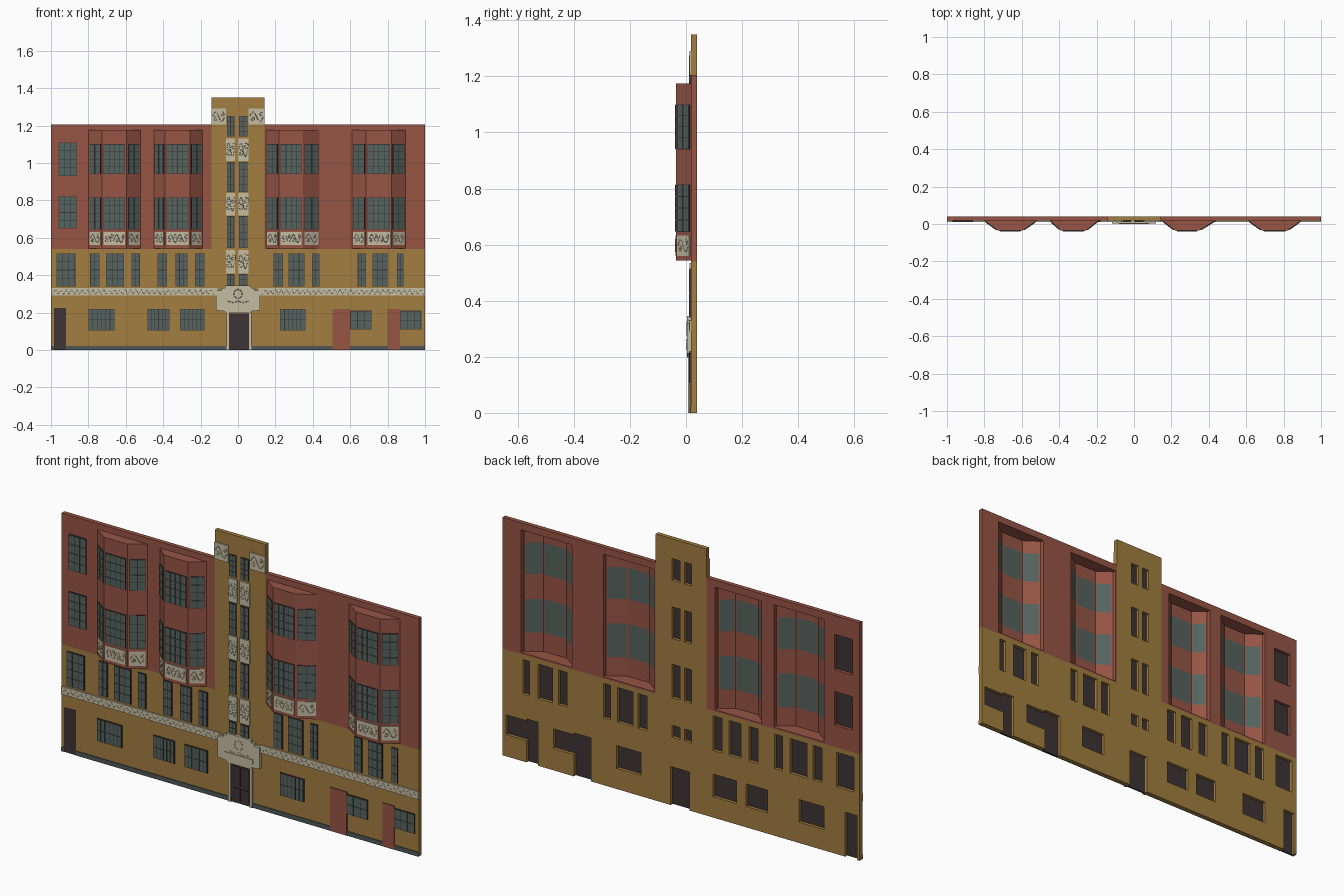
import bpy, bmesh, math
from mathutils import Matrix, Vector

cube = bpy.data.objects.get("Cube")
if cube:
    bpy.data.objects.remove(cube)


def material(name, rgb):
    mat = bpy.data.materials.new(name)
    mat.use_nodes = True
    colour = (*rgb, 1)
    mat.diffuse_color = colour
    mat.node_tree.nodes["Principled BSDF"].inputs["Base Color"].default_value = colour
    return mat


OCHRE = material("ochre render", (.36, .21, .051))
RED = material("red brick", (.31, .09, .06))
CREAM = material("cream stone", (.56, .51, .37))
GLASS = material("grey green glass", (.09, .125, .113))
DARK = material("dark joinery", (.047, .033, .036))
SLATE = material("slate plinth", (.078, .095, .095))

FACE_Y = .018                  # front plane of the wall
WALL_T = .022
BAY_T = .008
BAY_Y = -.035
FRONT = Matrix.Translation((0, FACE_Y, 0))
parts = {}                     # name -> (bmesh, material, solidify thickness)


def part(name, mat, thickness=0):
    if name not in parts:
        parts[name] = (bmesh.new(), mat, thickness)
    return parts[name][0]


def prism(bm, M, points, y0, y1):
    """Outline in local x and z, extruded along y."""
    a = [bm.verts.new(M @ Vector((x, y0, z))) for x, z in points]
    b = [bm.verts.new(M @ Vector((x, y1, z))) for x, z in points]
    bm.faces.new(a)
    bm.faces.new(b[::-1])
    for i in range(len(a)):
        j = (i + 1) % len(a)
        bm.faces.new((a[j], a[i], b[i], b[j]))


def box(bm, M, x0, x1, z0, z1, y0, y1):
    prism(bm, M, [(x0, z0), (x1, z0), (x1, z1), (x0, z1)], y0, y1)


def panel(bm, M, x0, x1, z0, z1, holes):
    """Flat sheet pierced by rectangular holes, thickened later."""
    inner = lambda vals, lo, hi: sorted({lo, hi} | {v for v in vals if lo < v < hi})
    xs = inner([v for h in holes for v in h[:2]], x0, x1)
    zs = inner([v for h in holes for v in h[2:]], z0, z1)
    verts = {}

    def vert(x, z):
        if (x, z) not in verts:
            verts[x, z] = bm.verts.new(M @ Vector((x, 0, z)))
        return verts[x, z]

    for a, b in zip(xs, xs[1:]):
        for c, d in zip(zs, zs[1:]):
            u, v = (a + b) / 2, (c + d) / 2
            if not any(h[0] < u < h[1] and h[2] < v < h[3] for h in holes):
                bm.faces.new([vert(a, c), vert(b, c), vert(b, d), vert(a, d)])


def window(kind, M, rect, cols, rows, proud=.007, back=.006):
    """Dark frame slab with raised panes, so the gaps read as glazing bars."""
    x0, x1, z0, z1 = rect
    box(part(kind + "_frames", DARK), M, x0, x1, z0, z1, -proud + .002, back)
    bar = .003
    w, h = (x1 - x0 - bar) / cols, (z1 - z0 - bar) / rows
    for i in range(cols):
        for j in range(rows):
            x, z = x0 + bar + i * w, z0 + bar + j * h
            box(part(kind + "_panes", GLASS), M, x, x + w - bar, z, z + h - bar,
                -proud, -proud + .003)


def relief(name, M, lines, radius=.0015):
    """Raised ornament lines in local x and z."""
    curve = bpy.data.curves.new(name, "CURVE")
    curve.dimensions = "3D"
    curve.bevel_depth = radius
    curve.bevel_resolution = 0
    curve.materials.append(CREAM)
    for pts in lines:
        spline = curve.splines.new("POLY")
        spline.points.add(len(pts) - 1)
        for p, (x, z) in zip(spline.points, pts):
            p.co = (*(M @ Vector((x, 0, z))), 1)
    bpy.context.collection.objects.link(bpy.data.objects.new(name, curve))


def scrolls(x0, x1, z0, z1):
    """Wavy stem with a spiral in each bend."""
    w, h, mid = x1 - x0, z1 - z0, (z0 + z1) / 2
    n = max(1, round(w / h))
    lines = [[(x0 + w * (.08 + .84 * i / 16),
               mid + h * .3 * math.sin(i / 16 * math.tau * n)) for i in range(17)]]
    for k in range(2 * n):
        cx, cz = x0 + w * (k + .5) / (2 * n), mid - h * .15 * (-1) ** k
        lines.append([(cx + h * .02 * i * math.cos(i), cz + h * .02 * i * math.sin(i))
                      for i in range(9)])
    return lines


# Openings: rows of (z0, z1, columns, rows, spans in x)
def rects(z0, z1, spans):
    return [(a, b, z0, z1) for a, b in spans]


first_floor = rects(.34, .515, [
    (-.97, -.87), (-.79, -.74), (-.705, -.61), (-.57, -.525), (-.43, -.38),
    (-.335, -.27), (-.23, -.18), (.19, .24), (.27, .355), (.395, .435),
    (.64, .685), (.72, .80), (.85, .885)])
ground_floor = rects(.105, .22, [(-.80, -.66), (-.485, -.365), (-.31, -.18), (.225, .36)])
shop_windows = rects(.11, .21, [(.60, .715), (.865, .98)])
side_door = (-.985, -.92, 0, .225)
main_door = (-.048, .058, 0, .195)
red_doors = rects(0, .22, [(.505, .60), (.80, .865)])
end_windows = [(-.96, -.86, .93, 1.11), (-.96, -.86, .65, .82)]
STRIPS = [(-.06, -.02), (.005, .05)]
tower_low = rects(.345, .405, STRIPS)
tower_high = [r for z in [(.545, .715), (.845, 1.005), (1.14, 1.25)] for r in rects(*z, STRIPS)]

for r in first_floor:
    window("first_floor", FRONT, r, 3 if r[1] - r[0] > .06 else 2, 4)
for r in ground_floor:
    window("ground_floor", FRONT, r, 6, 2)
for r in shop_windows:
    window("shop", FRONT, r, 3, 2)
for r in end_windows:
    window("end", FRONT, r, 3, 4)
for r in tower_low + tower_high:
    window("tower", FRONT, r, 2, 2 if r in tower_low else 4)

# Bays: left edge, two corners, right edge
BAYS = [(-.80, -.727, -.595, -.52), (-.45, -.39, -.257, -.19),
        (.15, .22, .348, .435), (.61, .685, .82, .895)]
BAY_Z0, BAY_Z1 = .543, 1.175
bay_openings = []
bay_ornament = []
for n, (x0, xa, xb, x1) in enumerate(BAYS):
    plan = [(x0, FACE_Y), (xa, BAY_Y), (xb, BAY_Y), (x1, FACE_Y)]
    bay_openings.append((x0, x1, BAY_Z0 + .006, BAY_Z1 - .006))
    shell = part("bay_walls", RED, BAY_T)
    for k, (p, q) in enumerate(zip(plan, plan[1:])):
        d = Vector(q) - Vector(p)
        M = Matrix.Translation((*p, 0)) @ Matrix.Rotation(math.atan2(d.y, d.x), 4, "Z")
        a, b = .008, d.length - .008
        holes = [(a, b, .645, .815), (a, b, .94, 1.10)]
        panel(shell, M, 0, d.length, BAY_Z0, BAY_Z1, holes)
        for r in holes:
            window("bay", M, r, 4 if k == 1 else 2, 4, .004, BAY_T - .001)
            box(part("bay_inner_glass", GLASS), M, *r, BAY_T - .001, BAY_T)
        box(part("bay_panels", CREAM), M, a, b, .56, .632, -.003, 0)
        relief("bay_ornament", M @ Matrix.Translation((0, -.003, 0)), scrolls(a, b, .56, .632))
    for z in (BAY_Z0, BAY_Z1 - .006):
        cap = Matrix.Translation((0, 0, z)) @ Matrix.Rotation(-math.pi / 2, 4, "X")
        prism(part("bay_caps", RED), cap, plan, -.006, 0)

# Walls
lower_holes = first_floor + ground_floor + shop_windows + red_doors + tower_low
panel(part("lower_wall", OCHRE, WALL_T), FRONT, -1, 1, 0, .54,
      lower_holes + [side_door, main_door])
for x0, x1 in [(-1, -.142), (.142, 1)]:
    panel(part("upper_wall", RED, WALL_T), FRONT, x0, x1, .54, 1.205, end_windows + bay_openings)
panel(part("tower_wall", OCHRE, WALL_T), FRONT, -.142, .142, .54, 1.35, tower_high)

# Tower stone panels
tower_panels = [r for z in [(.41, .535), (.72, .84), (1.01, 1.13)]
                for r in rects(*z, [(-.065, -.015), (0, .055)])]
tower_panels += rects(1.205, 1.29, [(-.142, -.065), (.055, .142)])
for r in tower_panels:
    box(part("tower_panels", CREAM), FRONT, *r, -.006, 0)
    relief("tower_ornament", Matrix.Translation((0, FACE_Y - .006, 0)), scrolls(*r))

# Stone band with zigzag
for side in (-1, 1):
    x0, x1 = sorted((side * .11, side))
    box(part("stone_band", CREAM), FRONT, x0, x1, .29, .33, -.006, 0)
    zigzag = [(side * (.13 + .86 * i / 60), .297 + .026 * (i % 2)) for i in range(61)]
    relief("band_zigzag", Matrix.Translation((0, FACE_Y - .006, 0)), [zigzag], .001)

# Plinth between the doors
doors = sorted([side_door, main_door] + red_doors)
edges = [-1] + [v for d in doors for v in d[:2]] + [1]
for x0, x1 in zip(edges[::2], edges[1::2]):
    box(part("plinth", SLATE), FRONT, x0, x1, 0, .022, -.004, 0)

# Doors
for r in doors:
    box(part("door_slabs", DARK), FRONT, *r, -.002, .006)
for r in red_doors:
    box(part("red_doors", RED), FRONT, *r, -.005, -.002)
for x in (-.042, .008):
    for z0, z1 in [(.012, .075), (.085, .185)]:
        box(part("main_door_leaves", DARK), FRONT, x, x + .044, z0, z1, -.005, -.002)

# Entrance surround
for x0, x1 in [(-.062, -.048), (.058, .072)]:
    box(part("entrance_pilasters", CREAM), FRONT, x0, x1, 0, .2, -.01, 0)
half = [(.06, .197), (.075, .207), (.118, .212), (.118, .318), (.088, .318),
        (.088, .332), (.07, .332), (.07, .345)]
prism(part("entrance_head", CREAM), FRONT, half + [(-x, z) for x, z in half[::-1]], -.014, 0)
box(part("entrance_head", CREAM), FRONT, -.08, .08, .225, .25, -.018, -.014)
ring = [(.022 * math.cos(t * math.tau / 12), .3 + .024 * math.sin(t * math.tau / 12))
        for t in range(13)]
swag = [(-.055 + .11 * i / 12, .262 - .008 * abs(math.sin(i * math.pi / 6))) for i in range(13)]
relief("entrance_ornament", Matrix.Translation((0, FACE_Y - .014, 0)), [ring, swag], .002)

# Turn the gathered parts into objects
for name, (bm, mat, thickness) in parts.items():
    if not thickness:
        bmesh.ops.recalc_face_normals(bm, faces=bm.faces)
    mesh = bpy.data.meshes.new(name)
    bm.to_mesh(mesh)
    bm.free()
    mesh.materials.append(mat)
    obj = bpy.data.objects.new(name, mesh)
    bpy.context.collection.objects.link(obj)
    if thickness:
        mod = obj.modifiers.new("thickness", "SOLIDIFY")
        mod.thickness = thickness
        mod.offset = -1
